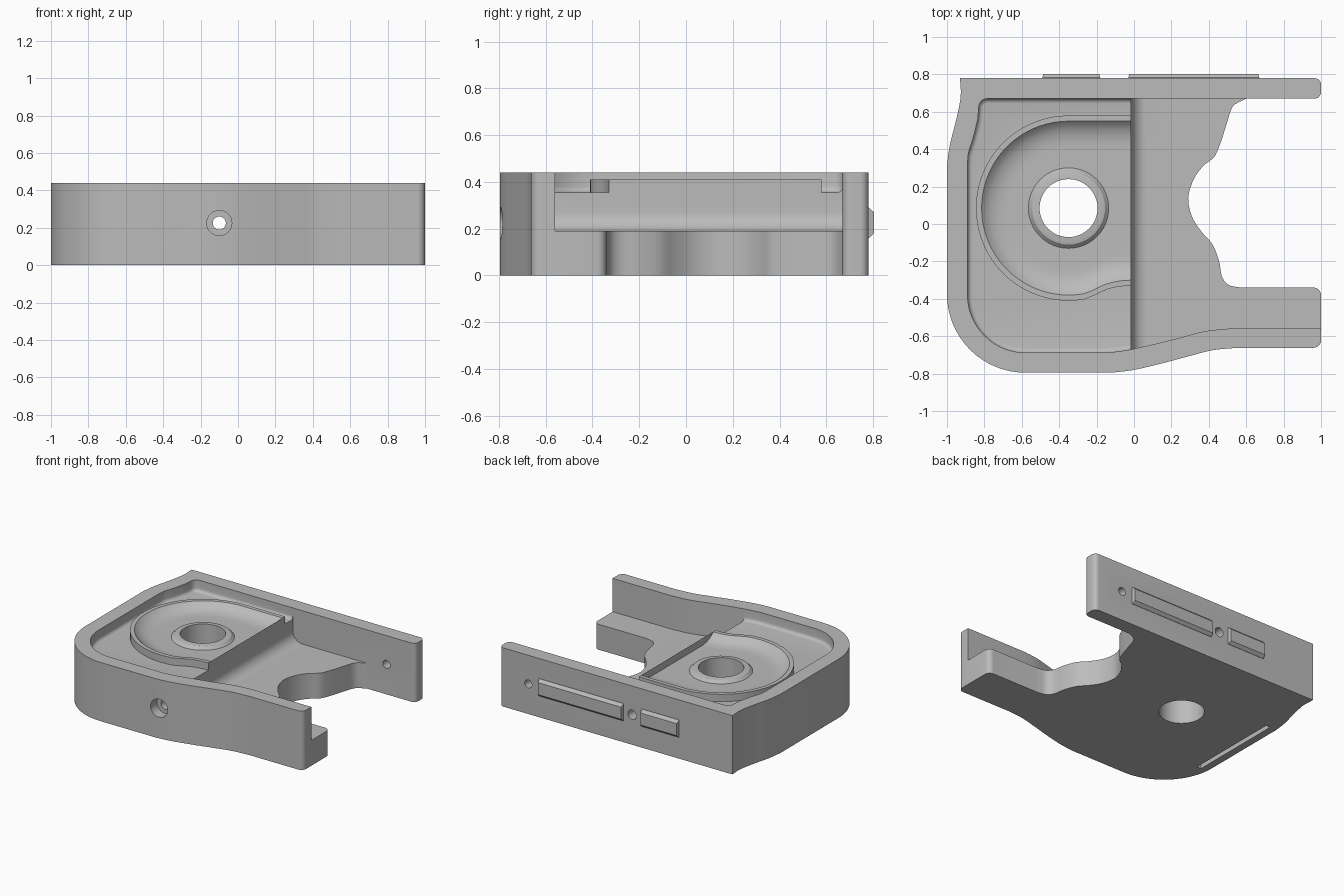
import bpy, bmesh, math
from mathutils import Vector, Matrix

cube = bpy.data.objects.get("Cube")
if cube:
    bpy.data.objects.remove(cube, do_unlink=True)

grey = bpy.data.materials.new("machined grey")
grey.use_nodes = True
colour = (0.5, 0.5, 0.5, 1)
grey.diffuse_color = colour
grey.node_tree.nodes["Principled BSDF"].inputs["Base Color"].default_value = colour

TOP, LEDGE, FLOOR, STEP_X = 0.44, 0.355, 0.19, -0.015
HUB = (-0.35, 0.085)


def arc(cx, cy, r, a0, a1, n=6):
    angles = [math.radians(a0 + (a1 - a0) * i / n) for i in range(n + 1)]
    return [(cx + r * math.cos(a), cy + r * math.sin(a)) for a in angles]


def smooth(points, n=5):
    """Catmull-Rom curve through the points."""
    p = [Vector(q) for q in points]
    p = [2 * p[0] - p[1]] + p + [2 * p[-1] - p[-2]]
    out = []
    for a, b, c, d in zip(p, p[1:], p[2:], p[3:]):
        for i in range(n):
            t = i / n
            out.append(tuple(0.5 * (2 * b + (c - a) * t + (2 * a - 5 * b + 4 * c - d) * t**2
                                    + (3 * b - a - 3 * c + d) * t**3)))
    return out + [tuple(points[-1])]


def loft(name, rings, bevel=0):
    """Closed solid through rings of equal point count; bevel rounds the first ring."""
    bm = bmesh.new()
    loops = [[bm.verts.new(co) for co in ring] for ring in rings]
    count = len(loops[0])
    for a, b in zip(loops, loops[1:]):
        for i in range(count):
            j = (i + 1) % count
            bm.faces.new((a[i], a[j], b[j], b[i]))
    base = bm.faces.new(loops[0][::-1])
    bm.faces.new(loops[-1])
    bmesh.ops.recalc_face_normals(bm, faces=bm.faces)
    if bevel:
        bmesh.ops.bevel(bm, geom=list(base.edges), offset=bevel, segments=4,
                        profile=0.5, affect='EDGES')
    mesh = bpy.data.meshes.new(name)
    bm.to_mesh(mesh)
    bm.free()
    mesh.materials.append(grey)
    obj = bpy.data.objects.new(name, mesh)
    bpy.context.collection.objects.link(obj)
    return obj


def prism(name, outline, z0, z1, bevel=0):
    return loft(name, [[(x, y, z) for x, y in outline] for z in (z0, z1)], bevel)


def cylinder(name, x, z, r, y0, y1):
    ring = arc(x, z, r, 0, 360, 32)[:-1]
    return loft(name, [[(u, y, w) for u, w in ring] for y in (y0, y1)])


def combine(target, tool, operation):
    mod = target.modifiers.new(operation, 'BOOLEAN')
    mod.operation, mod.object, mod.solver = operation, tool, 'EXACT'
    bpy.context.view_layer.objects.active = target
    bpy.ops.object.modifier_apply(modifier=mod.name)
    bpy.data.objects.remove(tool, do_unlink=True)


# Outer outline, with two arms and the wavy notch between them
left_side = smooth([(-0.93, 0.78), (-0.927, 0.68), (-0.95, 0.56), (-0.985, 0.42), (-1, 0.31)])
front_side = smooth([(-0.12, -0.795), (0, -0.78), (0.15, -0.745), (0.3, -0.705),
                     (0.42, -0.675), (0.55, -0.662)])
notch = smooth([(0.57, -0.34), (0.505, -0.325), (0.47, -0.28), (0.455, -0.2), (0.42, -0.11),
                (0.36, -0.04), (0.31, 0.04), (0.29, 0.14), (0.32, 0.24), (0.37, 0.31),
                (0.43, 0.36), (0.465, 0.44), (0.5, 0.55), (0.53, 0.63), (0.6, 0.67)])
outer = (left_side + arc(-0.58, -0.375, 0.42, 180, 270, 16) + front_side
         + arc(0.96, -0.622, 0.04, -90, 0) + arc(0.96, -0.38, 0.04, 0, 90) + notch
         + arc(0.965, 0.705, 0.035, -90, 0) + arc(0.965, 0.745, 0.035, 0, 90))
body = prism("housing_body", outer, 0, TOP)

# Upper tray and lower shelf cut inside the rim
tray_left = (arc(-0.785, 0.625, 0.045, 90, 180)
             + smooth([(-0.835, 0.56), (-0.86, 0.46), (-0.885, 0.38), (-0.89, 0.31)])
             + arc(-0.58, -0.378, 0.31, 180, 270, 16))
tray_front = smooth([(-0.14, -0.688), (STEP_X, -0.67), (0.2, -0.62), (0.37, -0.575),
                     (0.5, -0.56)])
shelf_outline = tray_left + tray_front + [(1.1, -0.56), (1.1, 0.67)]
tray_outline = tray_left + tray_front[:11] + [(tray_front[10][0], 0.67)]
shelf_profile = ([(STEP_X, 0.6)] + arc(STEP_X + 0.08, FLOOR + 0.08, 0.08, 180, 270, 8)
                 + [(1.2, FLOOR), (1.2, 0.6)])
shelf = loft("shelf_cutter", [[(x, y, z) for x, z in shelf_profile] for y in (-0.9, 0.9)])
combine(shelf, prism("rim_limit", shelf_outline, 0.1, 0.55), 'INTERSECT')
combine(body, prism("tray_cutter", tray_outline, LEDGE, 0.5, 0.025), 'DIFFERENCE')
combine(body, shelf, 'DIFFERENCE')


# Raised dish, open towards the step
def dish_ring(inset, z):
    flank = smooth([(-0.22, -0.385), (-0.15, -0.352), (-0.08, -0.335), (STEP_X, -0.33)])
    ring = [(STEP_X, HUB[1] + 0.495 - inset)]
    ring += arc(*HUB, 0.495 - inset, 90, 280, 40)
    ring += [(x, y + inset) for x, y in flank]
    return [(x, y, z) for x, y in ring]


dish_profile = [(0, 0.3), (0, 0.41), (0.03, 0.41), (0.05, 0.39), (0.075, 0.375),
                (0.105, 0.364), (0.14, 0.358), (0.17, 0.357)]
combine(body, loft("dish", [dish_ring(*p) for p in dish_profile]), 'UNION')

# Boss around the bore, then the bore itself
boss_profile = [(0.215, 0.3), (0.215, 0.357), (0.205, 0.366), (0.195, 0.377), (0.18, 0.381)]
combine(body, loft("boss", [[(x, y, z) for x, y in arc(*HUB, r, 0, 360, 48)[:-1]]
                            for r, z in boss_profile]), 'UNION')
combine(body, prism("bore", arc(*HUB, 0.155, 0, 360, 48)[:-1], -0.1, 0.6), 'DIFFERENCE')

# Cross holes, front counterbore and underside slot
for x, r, y0, y1 in ((-0.1, 0.035, -1, 1), (-0.1, 0.067, -1, -0.72), (0.76, 0.03, 0.6, 1)):
    combine(body, cylinder("hole", x, 0.225, r, y0, y1), 'DIFFERENCE')
slot = [(-0.945, -0.42), (-0.91, -0.42), (-0.91, 0.31), (-0.945, 0.31)]
combine(body, prism("slot", slot, -0.1, 0.04), 'DIFFERENCE')

# Chamfered pads on the back
for name, x0, x1 in (("short_back_pad", -0.49, -0.18), ("long_back_pad", -0.03, 0.67)):
    rings = []
    for y, d in ((0.77, 0), (0.782, 0), (0.803, 0.02)):
        dx = d / 4
        rings.append([(x0 + dx, y, 0.16 + d), (x1 - dx, y, 0.16 + d),
                      (x1 - dx, y, 0.29 - d), (x0 + dx, y, 0.29 - d)])
    loft(name, rings)

# Smooth curved walls, sharp machined edges
bpy.ops.object.select_all(action='DESELECT')
body.select_set(True)
bpy.context.view_layer.objects.active = body
bpy.ops.object.shade_smooth_by_angle(angle=math.radians(30))
